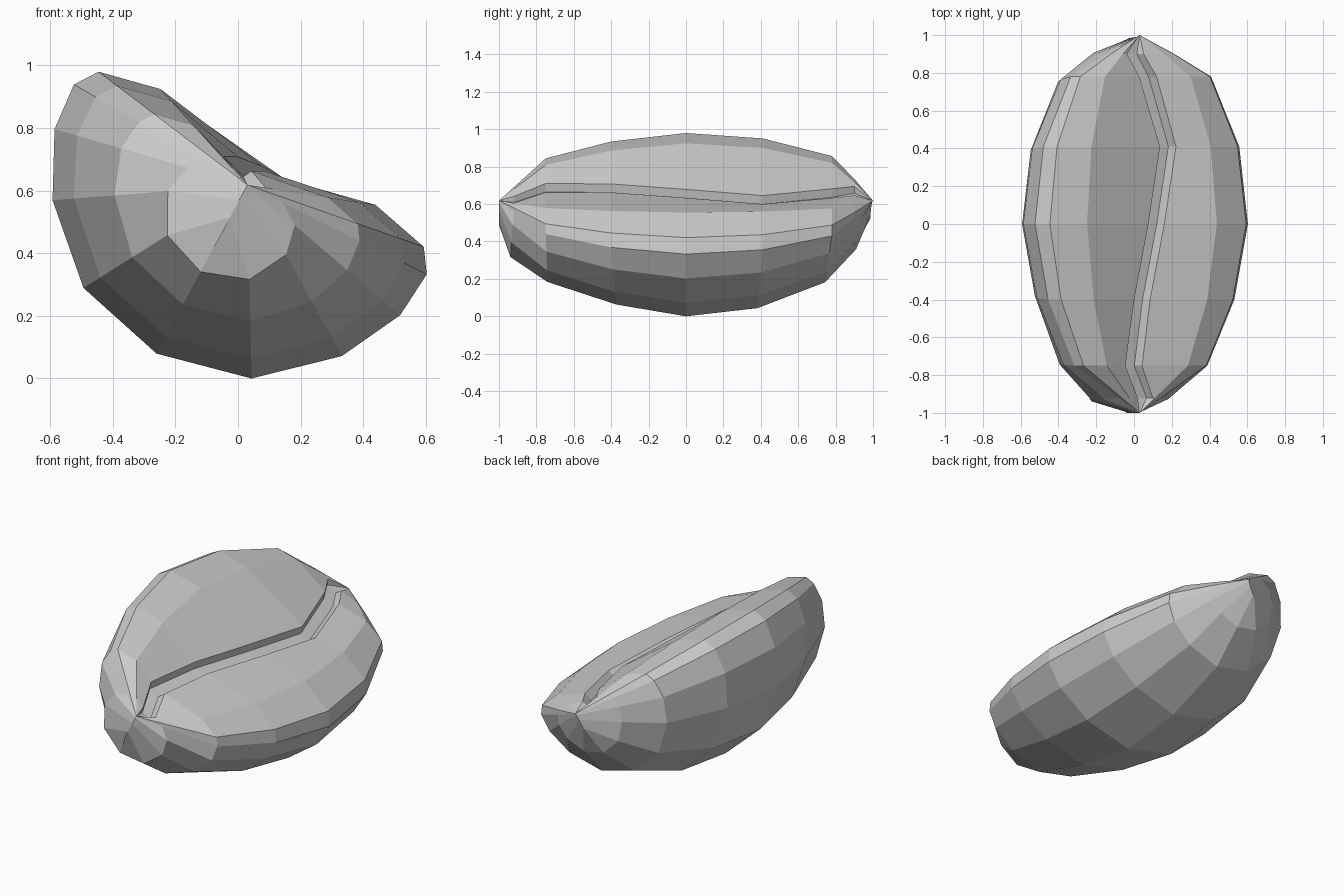
import bpy, bmesh
from math import sqrt

if "Cube" in bpy.data.objects:
    bpy.data.objects.remove(bpy.data.objects["Cube"])

# Half cross-section in the bean's tilted frame: u across the flat face, w out of it
HALF = [(0.305, -0.538), (0.525, -0.338), (0.627, -0.135), (0.64, 0.02), (0.59, 0.093), (0.39, 0.138)]
KEEL = (0.0, -0.612)

# Stations: rim y, keel y, rim scale, keel scale, groove centre, half width, lip height, groove floor
STATIONS = [
    (-1.00, -1.00, 0.00, 0.24, 0.00, 0.00, 0.00, 0.00),
    (-0.92, -0.94, 0.20, 0.515, 0.025, 0.045, 0.015, -0.015),
    (-0.75, -0.74, 0.625, 0.71, -0.06, 0.05, 0.045, 0.00),
    (-0.40, -0.37, 0.875, 0.90, -0.02, 0.048, 0.065, 0.02),
    (0.00, 0.00, 1.00, 1.00, 0.06, 0.048, 0.075, 0.03),
    (0.41, 0.38, 0.92, 0.93, 0.13, 0.048, 0.075, 0.03),
    (0.78, 0.74, 0.66, 0.71, 0.02, 0.052, 0.055, 0.01),
    (0.90, 0.91, 0.32, 0.43, -0.045, 0.05, 0.035, 0.00),
    (1.00, 0.985, 0.00, 0.18, 0.00, 0.00, 0.00, 0.00),
]
NORMAL = (0.474, 0.8805)
TIP = (0.03, 0.62)


def place(u, y, w):
    """Tilted frame to world coordinates."""
    return (TIP[0] + u * NORMAL[1] + w * NORMAL[0], y, TIP[1] - u * NORMAL[0] + w * NORMAL[1])


def ring(bm, st):
    y_rim, y_keel, s_rim, s_keel, gu, hw, lip, floor = st

    def body(u, w):
        t = max(0.0, min(1.0, -w / 0.61)) ** 0.7
        s = s_rim + (s_keel - s_rim) * t
        return (u * s if s_rim else 0.0, y_rim + (y_keel - y_rim) * t, w * s)

    pts = [body(*KEEL)] + [body(u, w) for u, w in HALF]
    # groove: right lip, sloping right wall, narrow floor, steep left wall
    pts += [(gu + hw, y_rim, lip), (gu + 0.55 * hw, y_rim, floor),
            (gu - 0.75 * hw, y_rim, floor), (gu - hw, y_rim, lip)]
    pts += [body(-u, w) for u, w in reversed(HALF)]
    return [bm.verts.new(place(*p)) for p in pts]


# Bean body lofted through all stations
bm = bmesh.new()
rings = [ring(bm, st) for st in STATIONS]
for a, b in zip(rings, rings[1:]):
    n = len(a)
    for i in range(n):
        j = (i + 1) % n
        bm.faces.new((a[i], a[j], b[j], b[i]))
bmesh.ops.remove_doubles(bm, verts=bm.verts, dist=0.0005)
bmesh.ops.recalc_face_normals(bm, faces=bm.faces)
low = min(v.co.z for v in bm.verts)
bmesh.ops.translate(bm, verts=bm.verts, vec=(0, 0, -low))

mesh = bpy.data.meshes.new("bean")
bm.to_mesh(mesh)
bm.free()
bean = bpy.data.objects.new("bean", mesh)
bpy.context.collection.objects.link(bean)
